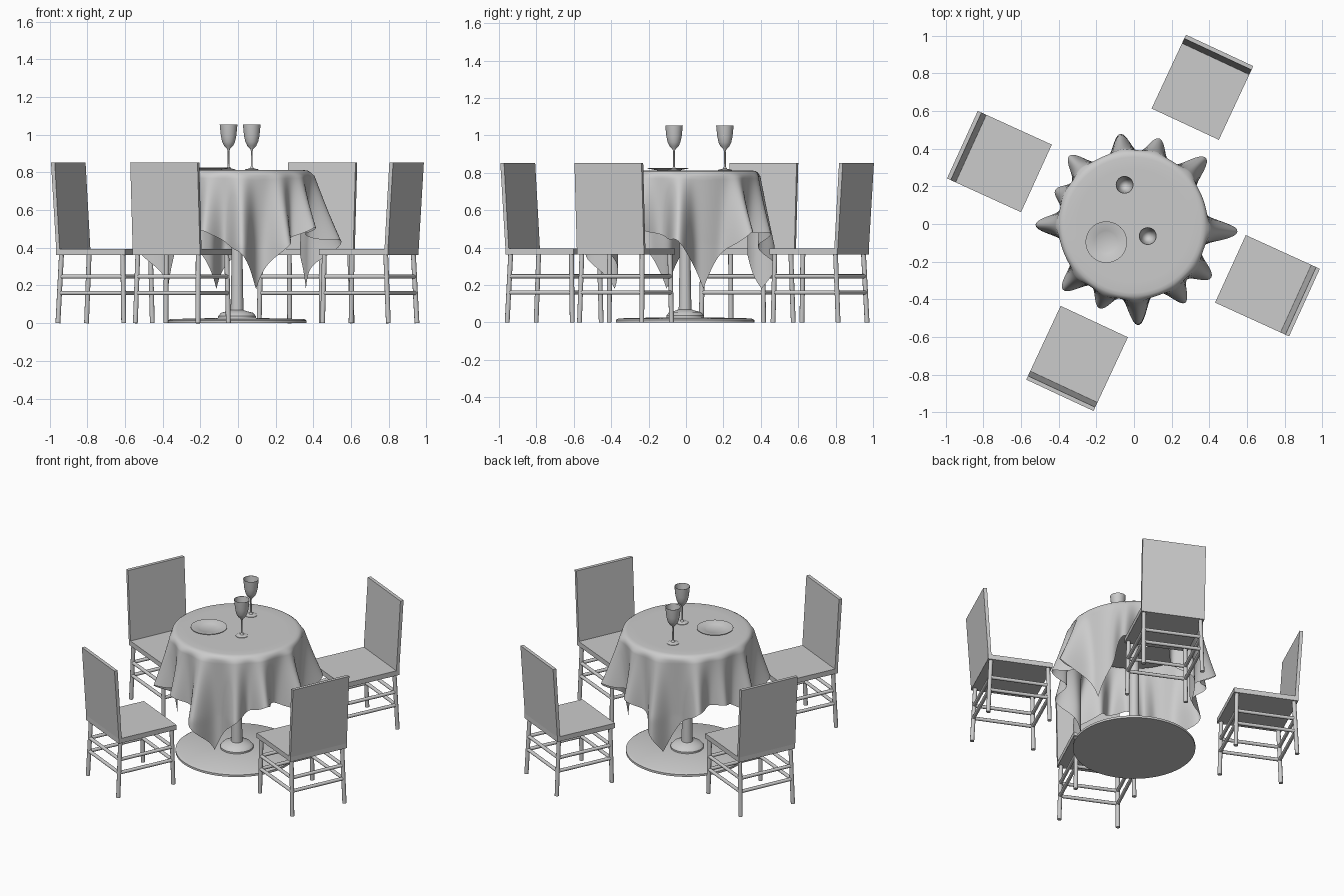
import bpy, bmesh
from math import sin, cos, pi, radians, sqrt, exp
from mathutils import Vector, Matrix

if "Cube" in bpy.data.objects:
    bpy.data.objects.remove(bpy.data.objects["Cube"])


def make(name, verts, faces, smooth=None, matrix=None):
    me = bpy.data.meshes.new(name)
    me.from_pydata(verts, [], faces)
    bm = bmesh.new()
    bm.from_mesh(me)
    bmesh.ops.remove_doubles(bm, verts=bm.verts, dist=1e-6)
    bmesh.ops.recalc_face_normals(bm, faces=bm.faces)
    bm.to_mesh(me)
    bm.free()
    ob = bpy.data.objects.new(name, me)
    bpy.context.collection.objects.link(ob)
    if matrix:
        ob.matrix_world = matrix
    if smooth:
        bpy.ops.object.select_all(action='DESELECT')
        ob.select_set(True)
        bpy.context.view_layer.objects.active = ob
        bpy.ops.object.shade_smooth_by_angle(angle=radians(smooth))
    return ob


def grid_faces(rings, n):
    return [(i * n + j, i * n + (j + 1) % n, (i + 1) * n + (j + 1) % n, (i + 1) * n + j)
            for i in range(rings - 1) for j in range(n)]


def lathe(name, profile, x, y, n=48):
    # spin (radius, height) pairs about a vertical axis
    verts = [(x + r * cos(2 * pi * j / n), y + r * sin(2 * pi * j / n), z)
             for r, z in profile for j in range(n)]
    return make(name, verts, grid_faces(len(profile), n), 40)


def slab(name, x0, x1, x2, x3, w, z0, z1, m):
    # box with bottom x0..x1 and top x2..x3
    v = [(x, y, z) for z, a, b in ((z0, x0, x1), (z1, x2, x3))
         for x, y in ((a, -w), (b, -w), (b, w), (a, w))]
    f = [(0, 3, 2, 1), (4, 5, 6, 7)] + [(i, (i + 1) % 4, (i + 1) % 4 + 4, i + 4) for i in range(4)]
    return make(name, v, f, None, m)


def rod(name, p, q, r, m, n=12):
    p, q = Vector(p), Vector(q)
    rot = (q - p).to_track_quat('Z', 'Y')
    v = [e + rot @ Vector((r * cos(2 * pi * j / n), r * sin(2 * pi * j / n), 0))
         for e in (p, q) for j in range(n)]
    f = grid_faces(2, n) + [tuple(range(n)), tuple(range(n, 2 * n))]
    return make(name, v, f, 40, m)


# chairs: local x points away from the table, origin at middle of seat front
def chair(x, y, deg):
    m = Matrix.Translation((x, y, 0)) @ Matrix.Rotation(radians(deg), 4, 'Z')
    slab("chair_seat", 0, 0.402, 0, 0.402, 0.197, 0.363, 0.395, m)
    slab("chair_back", 0.382, 0.402, 0.41, 0.432, 0.197, 0.395, 0.853, m)

    def leg(rear, side, z):
        t = 1 - z / 0.365
        px = 0.38 + 0.018 * t if rear else 0.022 - 0.008 * t
        return (px, side * (0.177 + 0.006 * t), z)

    for rear in (0, 1):
        for side in (-1, 1):
            rod("chair_leg", leg(rear, side, 0), leg(rear, side, 0.365), 0.013, m)
    for z in (0.16, 0.247):
        for k in (0, 1):
            rod("side_rung", leg(0, 2 * k - 1, z), leg(1, 2 * k - 1, z), 0.011, m)
            rod("cross_rung", leg(k, -1, z), leg(k, 1, z), 0.011, m)


for c in ((0.512, -0.238, -24.5), (0.272, 0.53, 65), (-0.518, 0.242, 155.5), (-0.211, -0.518, 245)):
    chair(*c)

# table pedestal and top
CX, CY = -0.005, -0.005
lathe("table_base", [(0, 0), (0.37, 0), (0.37, 0.014), (0.355, 0.022), (0, 0.03)], CX, CY, 64)
lathe("table_pole", [(0, 0.02), (0.1, 0.02), (0.1, 0.038), (0.085, 0.055), (0.05, 0.064), (0.034, 0.07),
                     (0.03, 0.3), (0.03, 0.78), (0, 0.78)], CX, CY)
lathe("table_top", [(0, 0.77), (0.375, 0.77), (0.375, 0.8), (0, 0.8)], CX, CY, 64)

# tablecloth: square cloth draped over the round top, folds given as (angle, reach)
FOLDS = ((-4, .56), (43, .545), (73, .49), (98, .485), (133, .51), (156, .46),
         (180, .515), (223, .52), (248, .49), (273, .53), (304, .495), (326, .525))
TOP, N, ROWS = 0.812, 288, 24


def cloth_point(j, i):
    deg = 360 * j / N
    bump = -0.02
    for a, reach in FOLDS:
        d = (deg - a + 180) % 360 - 180
        bump += (reach - 0.375) * exp(-(d / 7.5) ** 2)
    phi = (deg - 15 + 45 + 45) % 90 - 45          # angle from nearest edge middle
    phi = (deg - 60 + 45) % 90 - 45
    length = 0.73 / cos(radians(phi)) - 0.42
    drop = sqrt(length ** 2 - bump ** 2) + 0.02
    t = i / ROWS
    z = TOP - 0.03 - (drop - 0.03) * t
    depth = min(1, (TOP - z) / 0.40)
    r = 0.398 + bump * (depth ** 0.85) * (0.75 + 0.25 * t)
    return r, z


verts = []
flat = [(0, 0), (0.15, 0), (0.3, 0), (0.36, 0), (0.378, -0.003), (0.39, -0.011)]
for r, dz in flat:
    verts += [(CX + r * cos(2 * pi * j / N), CY + r * sin(2 * pi * j / N), TOP + dz) for j in range(N)]
for i in range(ROWS + 1):
    for j in range(N):
        r, z = cloth_point(j, i)
        verts.append((CX + r * cos(2 * pi * j / N), CY + r * sin(2 * pi * j / N), z))
make("tablecloth", verts, grid_faces(len(flat) + ROWS + 1, N), 60)

# plate
lathe("plate", [(0, 0.813), (0.055, 0.813), (0.11, 0.823), (0.11, 0.826), (0.06, 0.819),
                (0.054, 0.816), (0, 0.816)], -0.147, -0.096)

# wine glasses with hollow bowls
GLASS = [(0, 0.813), (0.037, 0.813), (0.037, 0.816), (0.012, 0.822), (0.005, 0.832), (0.0045, 0.915),
         (0.008, 0.926), (0.024, 0.942), (0.034, 0.963), (0.041, 0.995), (0.047, 1.054),
         (0.045, 1.054), (0.039, 0.995), (0.032, 0.964), (0.022, 0.945), (0, 0.932)]
for x, y in ((-0.05, 0.208), (0.073, -0.064)):
    lathe("wine_glass", GLASS, x, y, 32)
